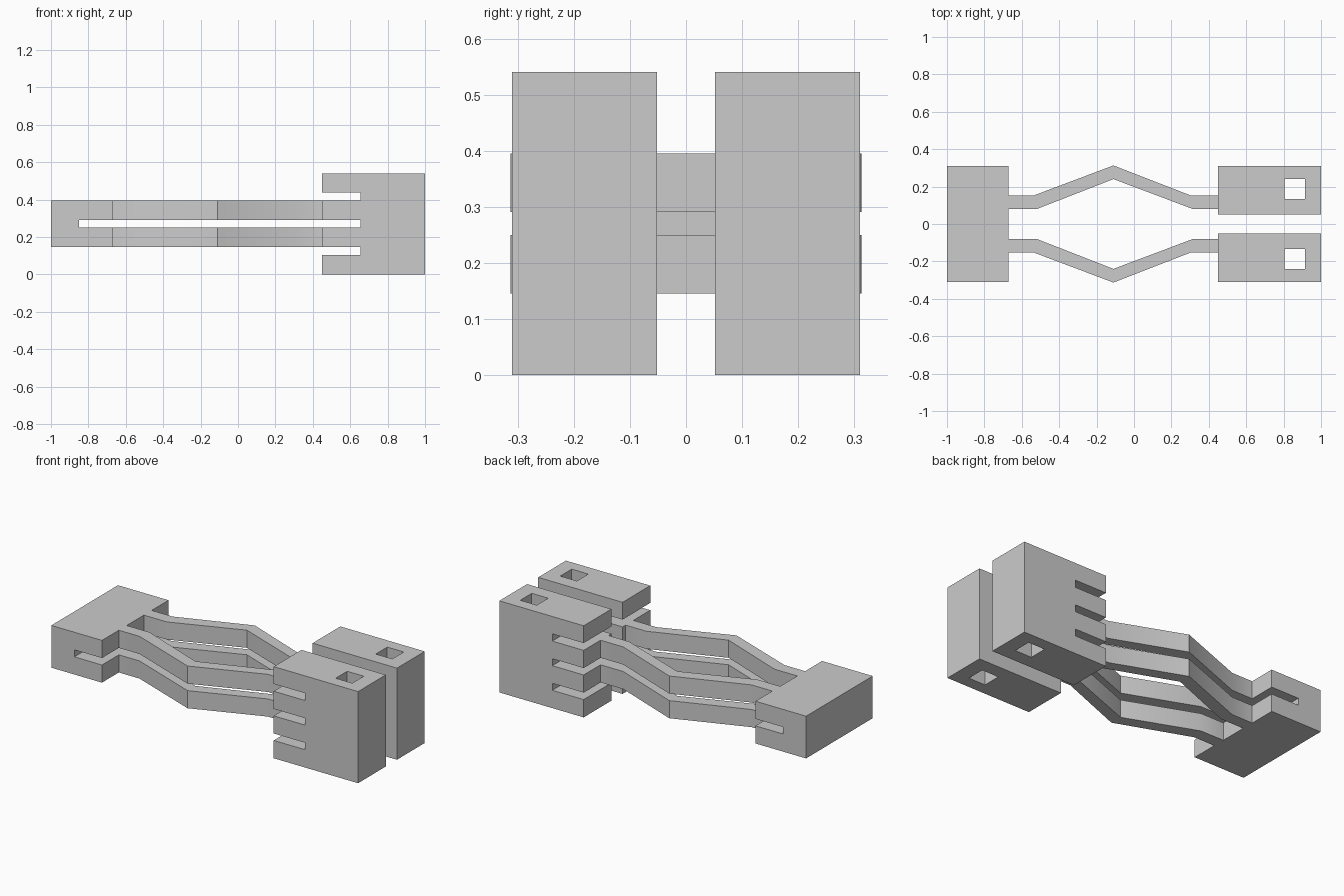
import bpy
import bmesh
import math
from mathutils import Vector

if "Cube" in bpy.data.objects:
    bpy.data.objects.remove(bpy.data.objects["Cube"], do_unlink=True)

GREY = (0.6, 0.6, 0.6, 1.0)
grey = bpy.data.materials.new("light_grey")
grey.use_nodes = True
grey.diffuse_color = GREY
grey.node_tree.nodes["Principled BSDF"].inputs["Base Color"].default_value = GREY

# Shared heights: the two spring strips and the slot between them
LOWER = (0.146, 0.25)
UPPER = (0.291, 0.395)
SLOT_END = 0.655
JAW_X = 0.45
BLOCK_X = -0.67


def extrude(name, outline, axis, start, end):
    """Extrude a closed 2D outline along y (outline in xz) or z (outline in xy)."""
    bm = bmesh.new()
    if axis == "y":
        points = [(a, start, b) for a, b in outline]
        step = Vector((0, end - start, 0))
    else:
        points = [(a, b, start) for a, b in outline]
        step = Vector((0, 0, end - start))
    face = bm.faces.new([bm.verts.new(p) for p in points])
    result = bmesh.ops.extrude_face_region(bm, geom=[face], use_keep_orig=True)
    moved = [v for v in result["geom"] if isinstance(v, bmesh.types.BMVert)]
    bmesh.ops.translate(bm, verts=moved, vec=step)
    bmesh.ops.recalc_face_normals(bm, faces=bm.faces[:])
    mesh = bpy.data.meshes.new(name)
    bm.to_mesh(mesh)
    bm.free()
    obj = bpy.data.objects.new(name, mesh)
    obj.data.materials.append(grey)
    bpy.context.collection.objects.link(obj)
    return obj


def select(obj):
    bpy.ops.object.select_all(action="DESELECT")
    obj.select_set(True)
    bpy.context.view_layer.objects.active = obj


def cut(obj, cutter):
    mod = obj.modifiers.new("cut", "BOOLEAN")
    mod.operation = "DIFFERENCE"
    mod.solver = "EXACT"
    mod.object = cutter
    select(obj)
    bpy.ops.object.modifier_apply(modifier=mod.name)
    bpy.data.objects.remove(cutter, do_unlink=True)


# Rear block, slotted from its inner face
block_outline = [(-1, LOWER[0]), (BLOCK_X, LOWER[0]), (BLOCK_X, LOWER[1]), (-0.85, LOWER[1]),
                 (-0.85, UPPER[0]), (BLOCK_X, UPPER[0]), (BLOCK_X, UPPER[1]), (-1, UPPER[1])]
extrude("rear_block", block_outline, "y", -0.31, 0.31)

# Comb-shaped jaw outline with three slots
jaw_outline = [(1, 0.54), (1, 0), (JAW_X, 0)]
for low, high in ((0.105, LOWER[0]), (LOWER[1], UPPER[0]), (UPPER[1], 0.438)):
    jaw_outline += [(JAW_X, low), (SLOT_END, low), (SLOT_END, high), (JAW_X, high)]
jaw_outline.append((JAW_X, 0.54))

# Bent spring strip outline
inner = [(BLOCK_X, 0.08), (-0.52, 0.08), (-0.11, 0.24), (0.315, 0.08), (JAW_X, 0.08)]
outer = [(BLOCK_X, 0.153), (-0.535, 0.153), (-0.11, 0.313), (0.302, 0.153), (JAW_X, 0.153)]
arm_outline = inner + outer[::-1]

for side, label in ((1, "back"), (-1, "front")):
    # Jaw with a square hole through its height
    jaw = extrude(label + "_jaw", jaw_outline, "y", side * 0.052, side * 0.31)
    hole = [(x, side * y) for x, y in ((0.805, 0.133), (0.913, 0.133), (0.913, 0.24), (0.805, 0.24))]
    cut(jaw, extrude("hole_cutter", hole, "z", -0.1, 0.7))

    # Two stacked spring strips
    outline = [(x, side * y) for x, y in arm_outline]
    for level, (low, high) in (("lower", LOWER), ("upper", UPPER)):
        arm = extrude(f"{label}_{level}_arm", outline, "z", low, high)
        select(arm)
        bpy.ops.object.shade_smooth_by_angle(angle=math.radians(30))
